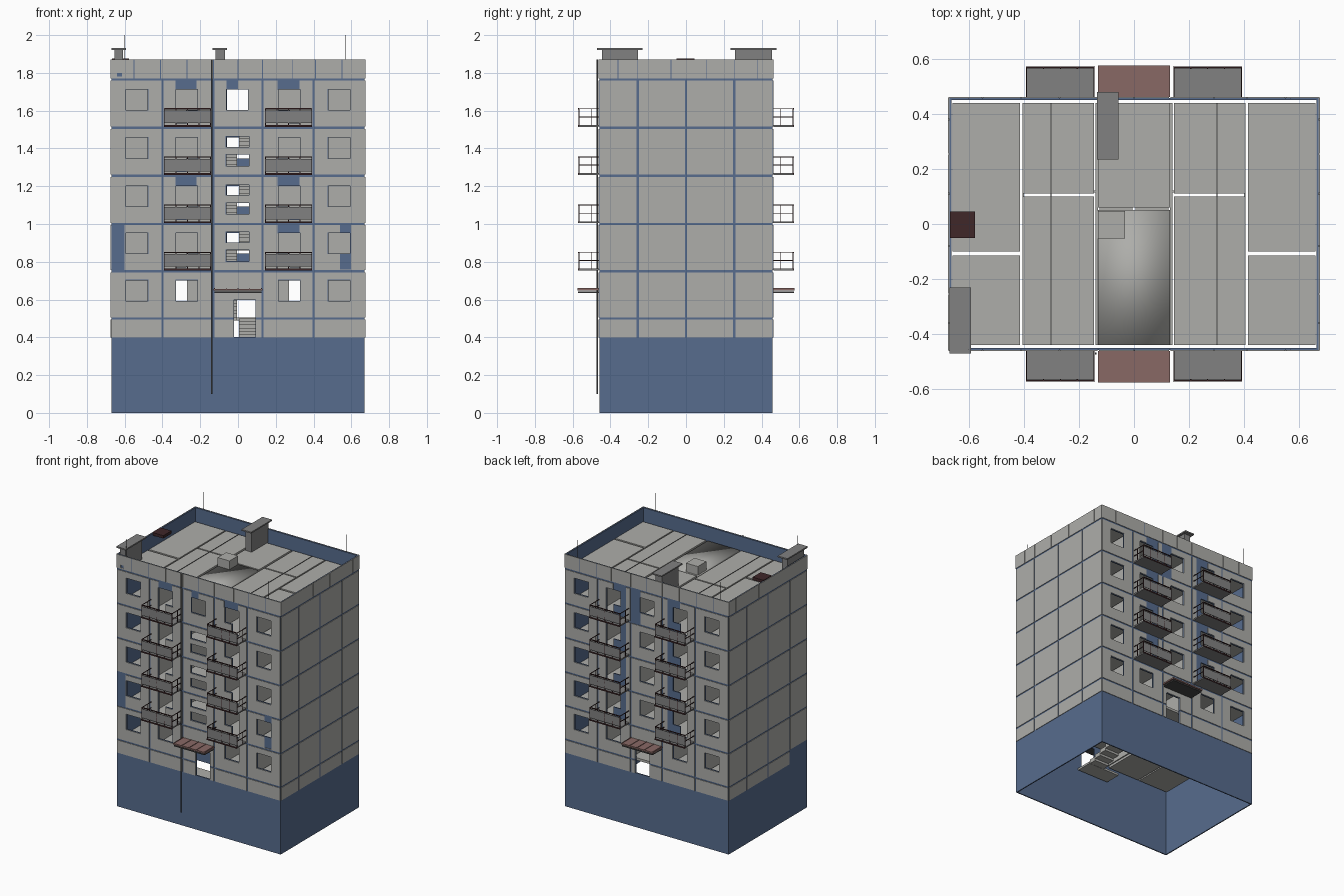
import bpy, bmesh
from mathutils import Matrix, Vector

cube = bpy.data.objects.get("Cube")
if cube:
    bpy.data.objects.remove(cube)


def material(name, rgb, rough=0.8):
    m = bpy.data.materials.new(name)
    m.use_nodes = True
    m.diffuse_color = (*rgb, 1)
    bsdf = m.node_tree.nodes["Principled BSDF"]
    bsdf.inputs["Base Color"].default_value = (*rgb, 1)
    bsdf.inputs["Roughness"].default_value = rough
    return m


PANEL = material("concrete grey", (0.42, 0.42, 0.40))
BLUE = material("seam blue", (0.095, 0.15, 0.27))
SLAB = material("mid grey", (0.22, 0.22, 0.22))
RED = material("canopy red", (0.25, 0.14, 0.13))
MAROON = material("dark maroon", (0.05, 0.02, 0.022))
DARK = material("dark grey", (0.06, 0.06, 0.06))


def finish(name, bm, mat):
    bmesh.ops.recalc_face_normals(bm, faces=bm.faces)
    mesh = bpy.data.meshes.new(name)
    bm.to_mesh(mesh)
    bm.free()
    mesh.materials.append(mat)
    ob = bpy.data.objects.new(name, mesh)
    bpy.context.collection.objects.link(ob)
    return ob


def boxes(name, mat, items):
    """One object from boxes given as x0, x1, y0, y1, z0, z1."""
    bm = bmesh.new()
    for x0, x1, y0, y1, z0, z1 in items:
        c = Vector((x0 + x1, y0 + y1, z0 + z1)) / 2
        size = (abs(x1 - x0), abs(y1 - y0), abs(z1 - z0), 1)
        bmesh.ops.create_cube(bm, size=1, matrix=Matrix.Translation(c) @ Matrix.Diagonal(size))
    return finish(name, bm, mat)


def sheet(name, mat, rects, holes, d0, d1, place):
    """Flat wall made of rectangles (u0, u1, z0, z1) with rectangular openings."""
    us = sorted({round(v, 4) for r in rects + holes for v in r[:2]})
    zs = sorted({round(v, 4) for r in rects + holes for v in r[2:]})

    def inside(u, z, group):
        return any(a < u < b and c < z < d for a, b, c, d in group)

    cells = set()
    for i in range(len(us) - 1):
        for j in range(len(zs) - 1):
            u, z = (us[i] + us[i + 1]) / 2, (zs[j] + zs[j + 1]) / 2
            if inside(u, z, rects) and not inside(u, z, holes):
                cells.add((i, j))
    bm, cache = bmesh.new(), {}

    def vert(i, j, d):
        if (i, j, d) not in cache:
            cache[i, j, d] = bm.verts.new(place(us[i], d, zs[j]))
        return cache[i, j, d]

    for i, j in sorted(cells):
        ring = [(i, j), (i + 1, j), (i + 1, j + 1), (i, j + 1)]
        for d in (d0, d1):
            bm.faces.new([vert(*p, d) for p in ring])
        for k, step in enumerate([(0, -1), (1, 0), (0, 1), (-1, 0)]):
            if (i + step[0], j + step[1]) not in cells:
                a, b = ring[k], ring[(k + 1) % 4]
                bm.faces.new([vert(*a, d0), vert(*b, d0), vert(*b, d1), vert(*a, d1)])
    return finish(name, bm, mat)


# Main dimensions
X, Y, SKIN, OUT = 0.663, 0.450, 0.008, 0.012
LEVELS = [0.5, 0.75, 1.0, 1.255, 1.51, 1.765]
ROWS = [0.4] + LEVELS
TOP = 1.872


def window(u, z, half=0.06):
    return (u - half, u + half, z + 0.09, z + 0.205)


# Openings of the two long facades
shared = [(-0.025, 0.095, 0.4, 0.6)]
for f in LEVELS[:-1]:
    for s in (-1, 1):
        shared.append(window(s * 0.535, f))
        shared.append(window(s * 0.272, f))
        if f > LEVELS[0]:
            shared.append((*sorted((s * 0.272, s * 0.332)), f + 0.02, f + 0.1))
front_open = shared + [window(-0.004, LEVELS[4])]
for f in LEVELS[1:4]:
    front_open += [(-0.065, 0.06, f + 0.05, f + 0.115), (-0.065, 0.06, f + 0.15, f + 0.21)]
back_open = shared + [window(0, f) for f in LEVELS[1:5]]

# Spots where the cladding is missing and the blue layer shows
front_bare = [(-0.676, -0.6, 0.75, 1.0), (0.54, 0.598, 0.76, 1.0), (0.21, 0.325, 0.95, 0.995),
              (-0.33, -0.22, 1.2, 1.25), (0.21, 0.325, 1.2, 1.25), (-0.33, -0.22, 1.71, 1.76),
              (0.21, 0.325, 1.71, 1.76), (-0.06, 0, 1.71, 1.76), (-0.64, -0.615, 1.78, 1.8)]
back_bare = [(0.05, 0.13, 1.51, 1.77)]
for f in LEVELS[1:5]:
    for s in (-1, 1):
        back_bare.append((*sorted((s * 0.17, s * 0.275)), f + 0.02, f + 0.25))

long_cols = [-0.675, -0.4, -0.13, 0.13, 0.4, 0.675]
side_cols = [-0.462, -0.255, 0, 0.255, 0.462]


def cladding(cols, caps):
    g = 0.006
    out = [(a + g, b - g, c + g * (c > 0.4), d - g) for a, b in zip(cols, cols[1:])
           for c, d in zip(ROWS, ROWS[1:])]
    edges = [cols[0]] + caps + [cols[-1]]
    return out + [(a + 0.002, b - 0.002, ROWS[-1] + g, TOP) for a, b in zip(edges, edges[1:])]


long_caps = [-0.55, -0.41, -0.27, -0.13, 0, 0.13, 0.29, 0.41, 0.55]
side_caps = [-0.36, -0.255, -0.08, 0.11, 0.255, 0.38]
walls = [
    ("front", lambda u, d, z: (u, -Y - d, z), long_cols, long_caps, X + SKIN, front_open, front_bare),
    ("back", lambda u, d, z: (u, Y + d, z), long_cols, long_caps, X + SKIN, back_open, back_bare),
    ("left", lambda u, d, z: (X + d, u, z), side_cols, side_caps, Y, [], []),
    ("right", lambda u, d, z: (-X - d, u, z), side_cols, side_caps, Y, [],
     [(-0.47, -0.26, 0.39, 0.5)]),
]
for name, place, cols, caps, half, holes, bare in walls:
    rim = 0.003
    tight = [(a + rim, b - rim, c + rim, d - rim) for a, b, c, d in holes]
    sheet(name + "_wall", BLUE, [(-half, half, 0, TOP - 0.002)], tight, 0, SKIN, place)
    sheet(name + "_panels", PANEL, cladding(cols, caps), holes + bare, SKIN, OUT, place)

# Floors and roof share one slab layout
floor_slabs = []
for f in LEVELS:
    z = (f - 0.012, f + 0.006)
    for s in (-1, 1):
        floor_slabs += [(s * 0.415, s * 0.66, -0.44, -0.115, *z), (s * 0.415, s * 0.66, -0.10, 0.44, *z),
                        (s * 0.145, s * 0.405, -0.44, 0.10, *z), (s * 0.145, s * 0.405, 0.11, 0.44, *z)]
    floor_slabs.append((-0.13, 0.13, 0.06, 0.44, *z))
boxes("floor_slabs", PANEL, floor_slabs)
stair_roof = boxes("stair_roof", PANEL, [(-0.13, 0.13, -0.44, 0.05, 1.75, 1.771)])
for p in stair_roof.data.polygons:
    p.use_smooth = True

# Inner partitions
partitions = []
for s in (-1, 1):
    partitions += [(s * 0.131, s * 0.139, -0.44, 0.44, 0.5, 1.755),
                   (s * 0.4, s * 0.405, -0.44, 0.44, 0.5, 1.755),
                   (s * 0.415, s * 0.66, -0.099, -0.09, 0.5, 1.755),
                   (s * 0.139, s * 0.27, 0.115, 0.122, 0.5, 0.75),
                   (s * 0.139, s * 0.4, 0.115, 0.122, 0.75, 1.755)]
boxes("partitions", PANEL, partitions)

# Staircase: half landings and stepped flights
stairs = [(-0.13, 0.13, -0.44, -0.32, 0.37, 0.385)]
STEPS = 7


def flight(x0, x1, ya, yb, za, zb):
    for k in range(STEPS):
        y0, y1 = (ya + (yb - ya) * t / STEPS for t in (k, k + 1))
        z = za + (zb - za) * (k + 1) / STEPS
        stairs.append((x0, x1, y0, y1, z - 0.03, z))


flight(0.005, 0.125, -0.32, 0.06, 0.385, 0.5)
for f, g in zip(LEVELS, LEVELS[1:5]):
    mid = (f + g) / 2
    stairs.append((-0.13, 0.13, -0.44, -0.32, mid - 0.015, mid))
    flight(-0.125, -0.005, 0.06, -0.32, f, mid)
    flight(0.005, 0.125, -0.32, 0.06, mid, g)
boxes("staircase", PANEL, stairs)

# Balconies on both long sides
decks, rails = [], []
for t in (-1, 1):
    y0, y1 = t * 0.462, t * 0.57
    for s in (-1, 1):
        a, b = s * 0.145, s * 0.39
        for f in LEVELS[1:5]:
            decks += [(a, b, y0, y1, f + 0.004, f + 0.014), (a, b, y1 - t * 0.005, y1, f + 0.024, f + 0.09)]
            rails.append((a - s * 0.003, b + s * 0.003, y1, y1 + t * 0.003, f + 0.004, f + 0.014))
            rails.append((a, b, y1 - t * 0.004, y1 + t * 0.002, f + 0.097, f + 0.103))
            for k in range(5):
                x = a + (b - a) * k / 4
                rails.append((x - 0.002, x + 0.002, y1 - t * 0.006, y1, f + 0.01, f + 0.1))
            for x in (a, b):
                rails += [(x - 0.002, x + 0.002, y0, y1, f + h, f + h + 0.004) for h in (0.055, 0.098)]
                rails.append((x - 0.002, x + 0.002, t * 0.5, t * 0.504, f + 0.01, f + 0.1))
boxes("balcony_decks", SLAB, decks)
boxes("balcony_rails", MAROON, rails)

# Entrance canopies with ribbed covering
sheets, bases = [], []
for t in (-1, 1):
    bases.append((-0.125, 0.125, t * 0.462, t * 0.572, 0.634, 0.643))
    sheets.append((-0.13, 0.13, t * 0.462, t * 0.575, 0.647, 0.657))
    sheets += [(x / 100 - 0.002, x / 100 + 0.002, t * 0.462, t * 0.575, 0.657, 0.661)
               for x in (-12.5, -6, 0, 6, 12.5)]
boxes("canopy_bases", DARK, bases)
boxes("canopy_sheets", RED, sheets)

# Roof fittings: vents, hatch, box, cables, aerials and drainpipe
boxes("vent_stacks", SLAB, [(-0.655, -0.61, -0.445, -0.255, 1.77, 1.92),
                            (-0.12, -0.07, 0.26, 0.455, 1.77, 1.92)])
boxes("vent_caps", SLAB, [(-0.67, -0.592, -0.47, -0.23, 1.922, 1.932),
                          (-0.135, -0.057, 0.235, 0.48, 1.922, 1.932)])
boxes("roof_hatch", MAROON, [(-0.668, -0.578, -0.05, 0.045, 1.855, 1.876)])
boxes("roof_box", PANEL, [(-0.13, -0.033, -0.053, 0.047, 1.765, 1.835)])
boxes("roof_cables", DARK, [(s * 0.302 - 0.0015, s * 0.302 + 0.0015, -0.44, 0.44, 1.771, 1.774)
                            for s in (-1, 1)])
boxes("aerials", DARK, [(x - 0.001, x + 0.001, y - 0.001, y + 0.001, 1.86, 2.0)
                        for x in (-0.6, 0.57) for y in (-0.455, 0.455)])
boxes("drainpipe", DARK, [(-0.142, -0.136, -0.474, -0.466, 0.1, 1.872)])
